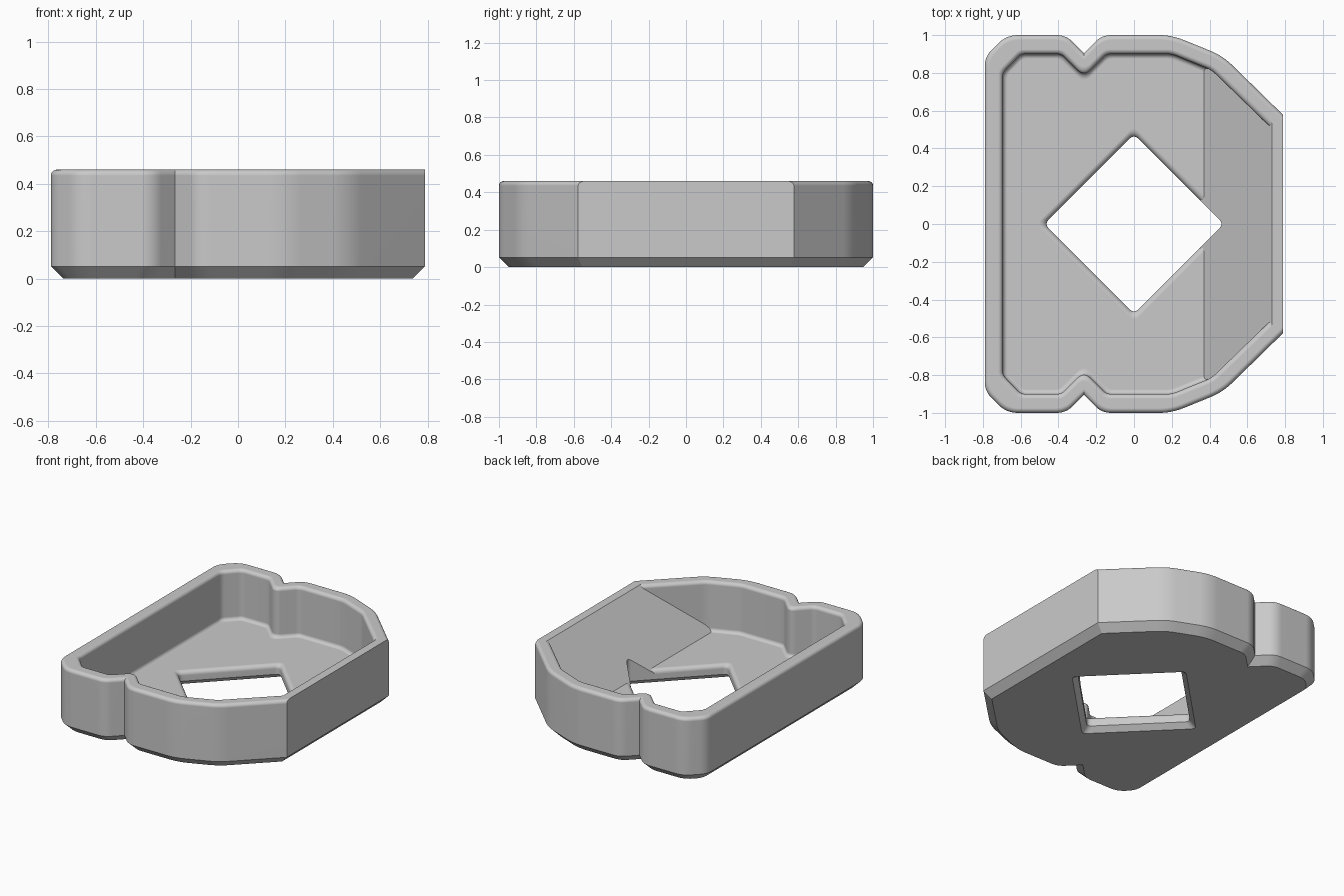
import bpy, bmesh, math
from mathutils import Vector

cube = bpy.data.objects.get("Cube")
if cube:
    bpy.data.objects.remove(cube, do_unlink=True)

TOP, FLOOR, FILLET, CHAMFER = 0.46, 0.105, 0.025, 0.052
RAMP_START, RAMP_END = 0.37, 0.73

# Half outlines, left to right: (x, y, corner rounding)
OUTER = [(-0.79, 0.885, 0.05), (-0.675, 1.0, 0.06), (-0.36, 1.0, 0.05),
         (-0.265, 0.905, 0), (-0.17, 1.0, 0.05), (0.2, 1.0, 0.07),
         (0.47, 0.89, 0.07), (0.79, 0.577, 0)]
INNER = [(-0.695, 0.8, 0.025), (-0.598, 0.9, 0.025), (-0.385, 0.9, 0.025),
         (-0.265, 0.78, 0.05), (-0.145, 0.9, 0.025), (0.2, 0.9, 0.03),
         (0.41, 0.815, 0.03), (RAMP_END, 0.505, 0)]
HOLE = [(-0.475, 0, 0.035), (0, -0.475, 0.035), (0.475, 0, 0.035), (0, 0.475, 0.035)]


def mirrored(half):
    """Close a half outline counterclockwise."""
    return [(x, -y, r) for x, y, r in half] + half[::-1]


def outline(poly, dist, fixed):
    """Offset the polygon inward by dist, except one edge, then round its corners."""
    n = len(poly)
    pts = [Vector(p[:2]) for p in poly]
    normals = []
    for i in range(n):
        e = (pts[(i + 1) % n] - pts[i]).normalized()
        normals.append(Vector((-e.y, e.x)))
    moved = []
    for i, p in enumerate(pts):
        a, b = normals[i - 1], normals[i]
        da = 0 if (i - 1) % n == fixed else dist
        db = 0 if i == fixed else dist
        det = a.x * b.y - a.y * b.x
        moved.append(p + Vector((da * b.y - db * a.y, db * a.x - da * b.x)) / det)
    result = []
    for i, p in enumerate(moved):
        r = poly[i][2]
        if r == 0:
            result.append(p)
            continue
        to_prev, to_next = moved[i - 1] - p, moved[(i + 1) % n] - p
        a = p + to_prev.normalized() * min(r, 0.45 * to_prev.length)
        b = p + to_next.normalized() * min(r, 0.45 * to_next.length)
        for k in range(7):
            t = k / 6
            result.append(a * (1 - t) ** 2 + p * 2 * t * (1 - t) + b * t * t)
    return result


def loft(name, poly, levels, fixed=None, above_ramp=False):
    """Stack offset outlines, given as (inset, z), into a closed solid.
    The fixed edge keeps its place at every level above the base."""
    bm = bmesh.new()
    rings = [[bm.verts.new((p.x, p.y, z))
              for p in outline(poly, d, fixed if z > 0 else None)]
             for d, z in levels]
    for low, high in zip(rings, rings[1:]):
        for i in range(len(low)):
            j = (i + 1) % len(low)
            bm.faces.new((low[i], low[j], high[j], high[i]))
    bm.faces.new(rings[0][::-1])
    bm.faces.new(rings[-1])
    if above_ramp:
        # Remove everything under the sloping end, then close the cut
        slope = Vector((FLOOR - TOP, 0, RAMP_END - RAMP_START))
        cut = bmesh.ops.bisect_plane(
            bm, geom=bm.verts[:] + bm.edges[:] + bm.faces[:],
            plane_co=(RAMP_START, 0, FLOOR), plane_no=slope, clear_inner=True)
        edges = [g for g in cut["geom_cut"] if isinstance(g, bmesh.types.BMEdge)]
        bmesh.ops.holes_fill(bm, edges=edges, sides=0)
    bmesh.ops.recalc_face_normals(bm, faces=bm.faces[:])
    mesh = bpy.data.meshes.new(name)
    bm.to_mesh(mesh)
    bm.free()
    obj = bpy.data.objects.new(name, mesh)
    bpy.context.collection.objects.link(obj)
    return obj


def rounding(radius, top, direction):
    """Quarter-round levels ending at the given top height."""
    angles = [k / 5 * math.pi / 2 for k in range(6)]
    return [(direction * radius * (1 - math.cos(t)), top - radius + radius * math.sin(t))
            for t in angles]


straight_end = len(OUTER) - 1

# Outer body: chamfered base, upright sides, rounded rim
tray = loft("tray", mirrored(OUTER),
            [(CHAMFER, 0), (0, CHAMFER)] + rounding(FILLET, TOP, 1), straight_end)

# Cavity: filleted floor, upright walls, flared rim and sloping end
floor_curve = [(d, 2 * FLOOR + FILLET - (z - FLOOR) - FLOOR)
               for d, z in rounding(FILLET, FLOOR + FILLET, 1)][::-1]
cavity = loft("cavity_cutter", mirrored(INNER),
              floor_curve + rounding(FILLET, TOP, -1) + [(-FILLET, TOP + 0.05)],
              straight_end, True)

# Diamond opening: chamfered underneath, rounded where it meets the floor
opening = loft("opening_cutter", HOLE,
               [(-0.065, -0.03), (-0.035, 0), (0, 0.035), (0, TOP + 0.1)])
flare = loft("opening_rim_cutter", HOLE,
             rounding(0.03, FLOOR, -1) + [(-0.03, FLOOR + 0.05)], above_ramp=True)

bpy.context.view_layer.objects.active = tray
tray.select_set(True)
for cutter in (cavity, opening, flare):
    cutter.hide_render = True
    mod = tray.modifiers.new("cut", "BOOLEAN")
    mod.operation = "DIFFERENCE"
    mod.solver = "EXACT"
    mod.object = cutter
    bpy.ops.object.modifier_apply(modifier=mod.name)
    bpy.data.objects.remove(cutter, do_unlink=True)

# Single grey finish
grey = bpy.data.materials.new("plain_grey")
grey.use_nodes = True
colour = (0.59, 0.59, 0.59, 1)
grey.diffuse_color = colour
grey.node_tree.nodes["Principled BSDF"].inputs["Base Color"].default_value = colour
tray.data.materials.clear()
tray.data.materials.append(grey)

bpy.ops.object.shade_smooth_by_angle(angle=math.radians(30))
weighted = tray.modifiers.new("even_shading", "WEIGHTED_NORMAL")
weighted.keep_sharp = True
